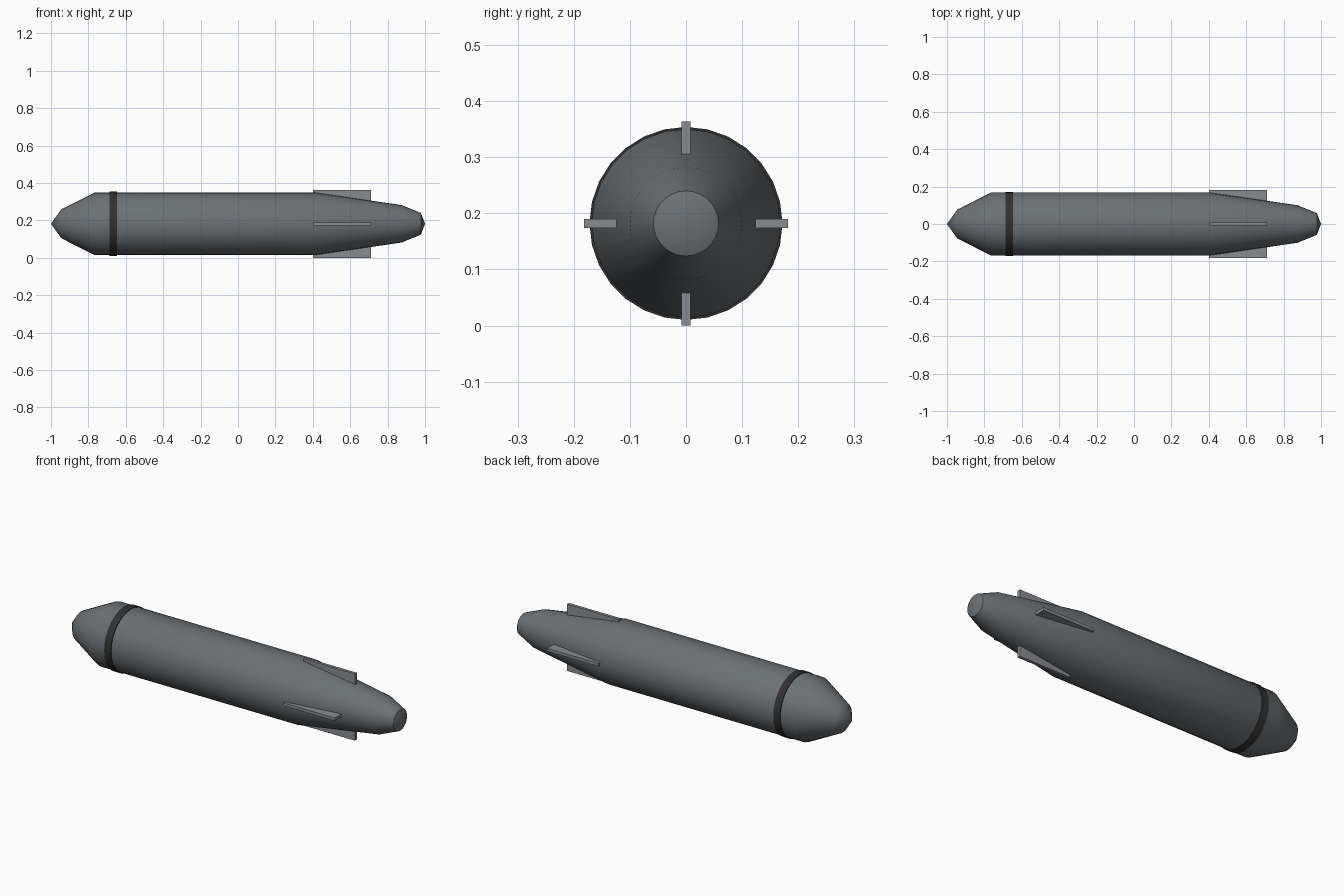
import bpy, bmesh, math
from mathutils import Matrix

SIDES = 28
AXIS_Z = 0.182

cube = bpy.data.objects.get("Cube")
if cube:
    bpy.data.objects.remove(cube, do_unlink=True)


def material(name, rgb):
    mat = bpy.data.materials.new(name)
    mat.use_nodes = True
    mat.diffuse_color = (*rgb, 1)
    mat.node_tree.nodes["Principled BSDF"].inputs["Base Color"].default_value = (*rgb, 1)
    return mat


def finish(bm, name, mat, smooth=None):
    bmesh.ops.recalc_face_normals(bm, faces=bm.faces)
    mesh = bpy.data.meshes.new(name)
    bm.to_mesh(mesh)
    bm.free()
    mesh.materials.append(mat)
    obj = bpy.data.objects.new(name, mesh)
    obj.location.z = AXIS_Z
    bpy.context.collection.objects.link(obj)
    if smooth:
        bpy.ops.object.select_all(action='DESELECT')
        obj.select_set(True)
        bpy.context.view_layer.objects.active = obj
        bpy.ops.object.shade_smooth_by_angle(angle=math.radians(smooth))
    return obj


def lathe(name, profile, mat, closed=False):
    """Spin (x, radius) points about the long axis."""
    bm = bmesh.new()
    verts = [bm.verts.new((x, 0, r)) for x, r in profile]
    edges = [bm.edges.new(pair) for pair in zip(verts, verts[1:])]
    if closed:
        edges.append(bm.edges.new((verts[-1], verts[0])))
    bmesh.ops.spin(bm, geom=verts + edges, cent=(0, 0, 0), axis=(1, 0, 0),
                   angle=math.tau, steps=SIDES)
    bmesh.ops.remove_doubles(bm, verts=bm.verts, dist=0.0005)
    return finish(bm, name, mat, smooth=30)


body_grey = material("body grey", (0.15, 0.165, 0.175))
band_black = material("band black", (0.03, 0.03, 0.03))
fin_grey = material("fin grey", (0.25, 0.26, 0.28))

# Hull: pointed nose, straight barrel, tapered tail
lathe("hull", [(-1, 0), (-0.945, 0.077), (-0.765, 0.168), (0.41, 0.168),
               (0.875, 0.1), (0.978, 0.058), (1, 0)], body_grey)

# Raised band behind the nose
lathe("nose_band", [(-0.686, 0.16), (-0.686, 0.172), (-0.646, 0.172),
                    (-0.646, 0.16)], band_black, closed=True)

# Four tail fins, sunk into the taper
for i, side in enumerate(("top", "front", "bottom", "back")):
    bm = bmesh.new()
    bmesh.ops.create_cube(bm, size=1, matrix=Matrix.Rotation(i * math.pi / 2, 4, 'X')
                          @ Matrix.Translation((0.555, 0, 0.152))
                          @ Matrix.Diagonal((0.31, 0.016, 0.06, 1)))
    finish(bm, side + "_fin", fin_grey)
